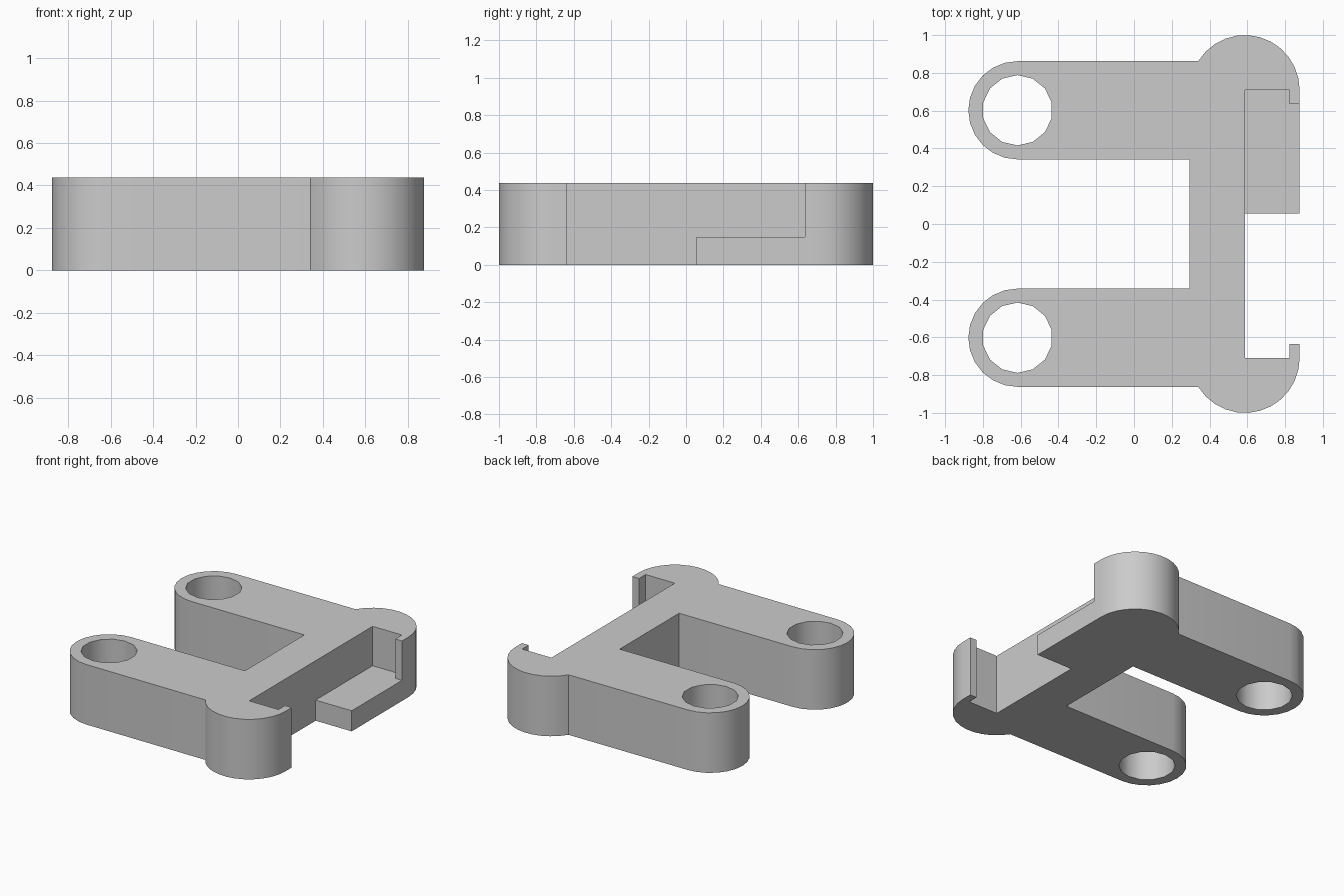
import bpy
import bmesh
from math import cos, sin, radians

if "Cube" in bpy.data.objects:
    bpy.data.objects.remove(bpy.data.objects["Cube"])

HEIGHT, SHELF_HEIGHT = 0.437, 0.15
ARM_X, ARM_Y, ARM_R = -0.617, 0.602, 0.26
BOSS_X, BOSS_Y, BOSS_R = 0.587, 0.71, 0.29
RIGHT = BOSS_X + BOSS_R
LIP_X, LIP_Y = 0.823, 0.635

grey = bpy.data.materials.new("plain grey")
grey.use_nodes = True
colour = (0.6, 0.6, 0.6, 1)
grey.diffuse_color = colour
grey.node_tree.nodes["Principled BSDF"].inputs["Base Color"].default_value = colour


def arc(cx, cy, r, start, end, steps):
    angles = [radians(start + (end - start) * i / steps) for i in range(steps + 1)]
    return [(cx + r * cos(a), cy + r * sin(a)) for a in angles]


def flip(points):
    return [(x, -y) for x, y in reversed(points)]


def extruded(name, loops, height):
    """Fill an outline, leaving any further loops as holes, and extrude it."""
    bm = bmesh.new()
    for loop in loops:
        verts = [bm.verts.new((x, y, 0)) for x, y in loop]
        for a, b in zip(verts, verts[1:] + verts[:1]):
            bm.edges.new((a, b))
    bmesh.ops.triangle_fill(bm, edges=bm.edges[:], use_beauty=True)
    result = bmesh.ops.extrude_face_region(bm, geom=bm.faces[:], use_keep_orig=True)
    top = [g for g in result["geom"] if isinstance(g, bmesh.types.BMVert)]
    bmesh.ops.translate(bm, verts=top, vec=(0, 0, height))
    bmesh.ops.recalc_face_normals(bm, faces=bm.faces[:])
    mesh = bpy.data.meshes.new(name)
    bm.to_mesh(mesh)
    bm.free()
    mesh.materials.append(grey)
    obj = bpy.data.objects.new(name, mesh)
    bpy.context.collection.objects.link(obj)
    bpy.ops.object.select_all(action="DESELECT")
    obj.select_set(True)
    bpy.context.view_layer.objects.active = obj
    bpy.ops.object.shade_smooth_by_angle(angle=radians(35))
    return obj


# Back half of the bracket: web, arm with round end, corner boss, hooked lip
half = [(0.295, ARM_Y - ARM_R)]
half += arc(ARM_X, ARM_Y, ARM_R, 270, 90, 12)
half += arc(BOSS_X, BOSS_Y, BOSS_R, 148, 0, 12)
half += [(RIGHT, LIP_Y), (LIP_X, LIP_Y), (LIP_X, BOSS_Y), (BOSS_X, BOSS_Y)]

# Pin hole through each arm
hole = arc(ARM_X, ARM_Y, 0.186, 90, 450, 14)[:-1]
extruded("bracket_body", [half + flip(half), hole, flip(hole)], HEIGHT)

# Low shelf in the back half of the pocket, fitted around the lip
shelf = [(BOSS_X, 0.055), (RIGHT, 0.055), (RIGHT, LIP_Y),
         (LIP_X, LIP_Y), (LIP_X, BOSS_Y), (BOSS_X, BOSS_Y)]
extruded("pocket_shelf", [shelf], SHELF_HEIGHT)
